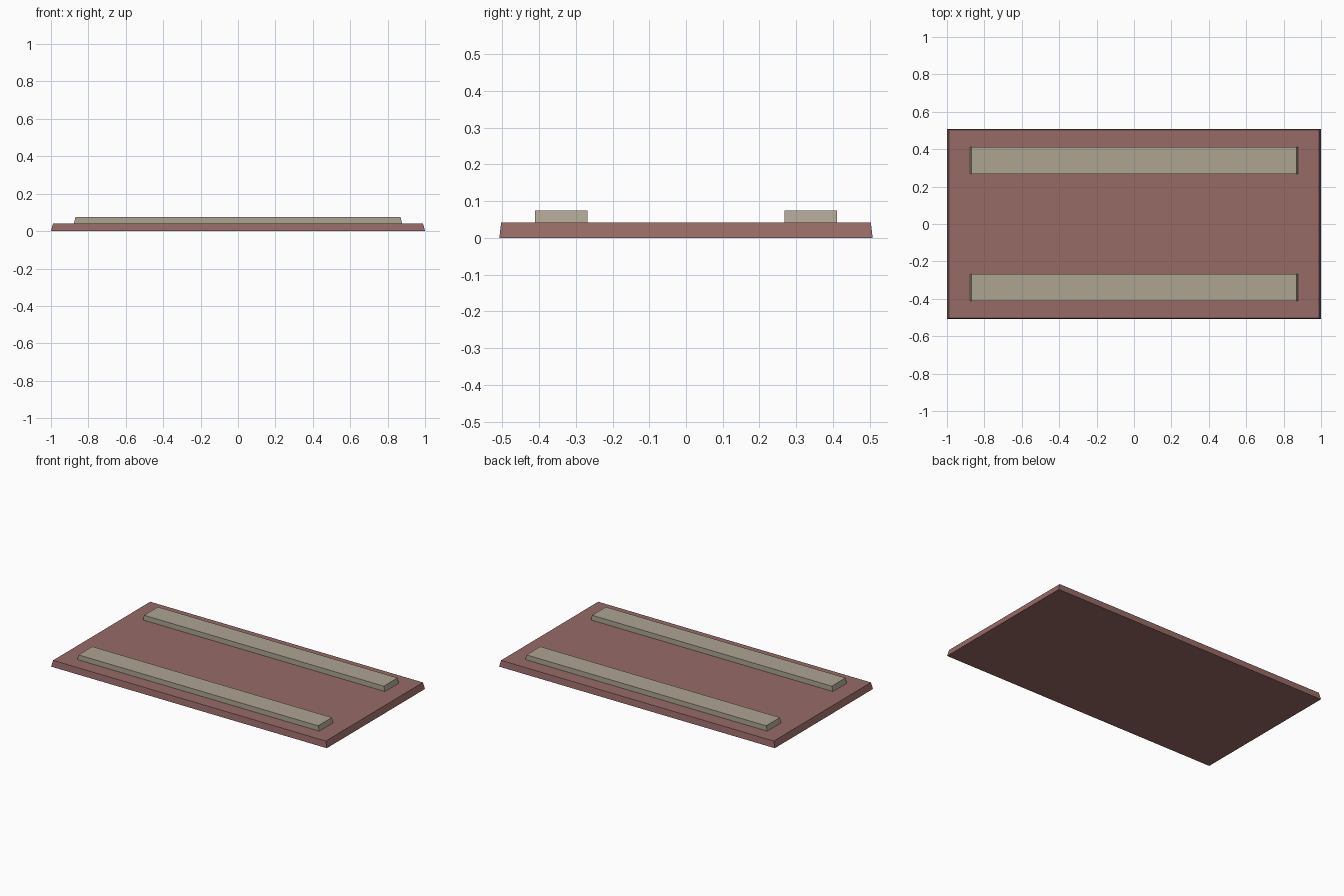
import bpy, bmesh

if "Cube" in bpy.data.objects:
    bpy.data.objects.remove(bpy.data.objects["Cube"])


def material(name, color):
    mat = bpy.data.materials.new(name)
    mat.diffuse_color = color
    mat.use_nodes = True
    mat.node_tree.nodes["Principled BSDF"].inputs["Base Color"].default_value = mat.diffuse_color
    return mat


def tapered_slab(name, y, z0, z1, bottom, top, mat):
    """Box whose half-sizes change from bottom to top."""
    bm = bmesh.new()
    bmesh.ops.create_cube(bm, size=2)
    for v in bm.verts:
        is_top = v.co.z > 0
        hx, hy = top if is_top else bottom
        v.co = (v.co.x * hx, v.co.y * hy, z1 if is_top else z0)
    mesh = bpy.data.meshes.new(name)
    bm.to_mesh(mesh)
    bm.free()
    mesh.materials.append(mat)
    obj = bpy.data.objects.new(name, mesh)
    obj.location.y = y
    bpy.context.collection.objects.link(obj)
    return obj


brown = material("brown", (0.31, 0.145, 0.135, 1))
stone = material("stone", (0.42, 0.375, 0.29, 1))

# Base plate
tapered_slab("base_plate", 0, 0, 0.042, (1.0, 0.508), (0.989, 0.503), brown)

# Two long rails on top
for name, side in (("front_rail", -1), ("back_rail", 1)):
    tapered_slab(name, side * 0.34, 0.042, 0.075,
                 (0.877, 0.0715), (0.869, 0.0715), stone)
